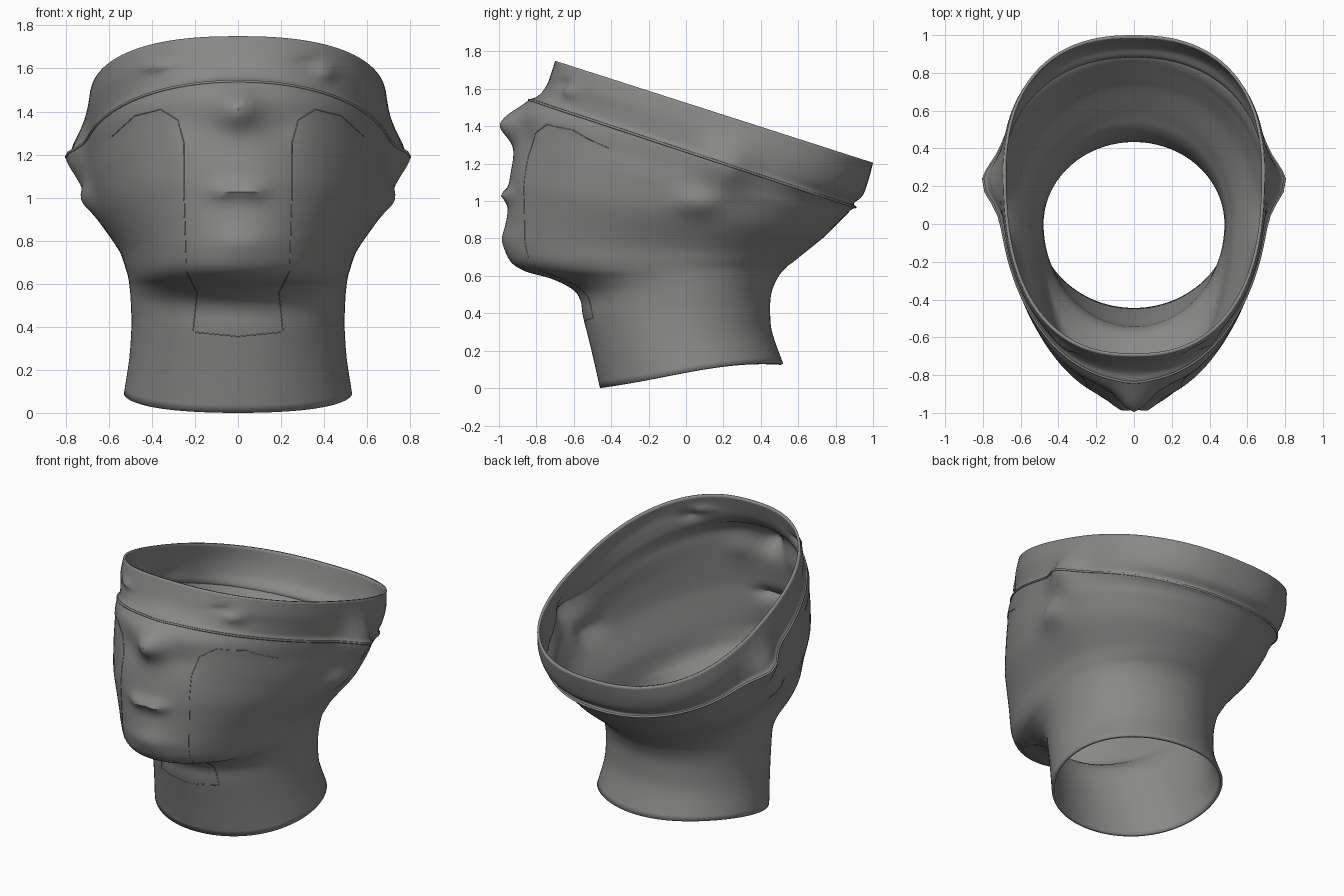
import bpy, bmesh, math
from mathutils import Vector
from mathutils.bvhtree import BVHTree

cube = bpy.data.objects.get("Cube")
if cube:
    bpy.data.objects.remove(cube, do_unlink=True)

COLUMNS = 112
STEPS = 4


def make_material(name, rgb):
    mat = bpy.data.materials.new(name)
    mat.use_nodes = True
    mat.diffuse_color = (*rgb, 1)
    mat.node_tree.nodes["Principled BSDF"].inputs["Base Color"].default_value = (*rgb, 1)
    return mat


grey = make_material("fabric grey", (0.25, 0.25, 0.245))

# Tilted rings: front y, front z, back y, back z, half width, widest y, roundness
rings = [
    (-.46, .00, .52, .13, .53, .03, 2.0),
    (-.505, .20, .46, .30, .505, .0, 2.0),
    (-.55, .38, .45, .42, .495, .0, 2.0),
    (-.565, .47, .455, .50, .497, .0, 2.0),
    (-.61, .53, .475, .56, .50, .0, 2.0),
    (-.72, .585, .50, .605, .505, .0, 2.0),
    (-.86, .625, .535, .645, .512, .0, 2.0),
    (-.94, .68, .58, .68, .525, .02, 2.0),
    (-.965, .77, .63, .72, .545, .05, 2.0),
    (-.96, .86, .68, .76, .58, .08, 2.0),
    (-.95, 1.0, .735, .805, .635, .10, 2.0),
    (-.945, 1.1, .77, .84, .665, .12, 2.0),
    (-.92, 1.25, .81, .88, .69, .15, 2.0),
    (-.91, 1.33, .84, .91, .70, .18, 2.0),
    (-.90, 1.41, .865, .935, .705, .2, 2.0),
    (-.88, 1.48, .885, .955, .71, .22, 2.05),
    (-.83, 1.54, .905, .968, .715, .24, 2.1),
    (-.79, 1.56, .90, .99, .70, .25, 2.2),
    (-.75, 1.61, .945, 1.03, .70, .25, 2.3),
    (-.725, 1.67, .975, 1.11, .70, .25, 2.4),
    (-.70, 1.75, 1.0, 1.205, .69, .25, 2.4),
]

# Soft bumps: centre a, centre z, size a, size z, amount
face_bumps = [
    (.0, 1.41, .085, .085, .095),     # nose
    (-.06, 1.03, .07, .035, .045),    # upper lip
    (.07, 1.03, .06, .035, .045),
    (.03, .80, .13, .07, .02),        # chin
    (.2, 1.33, .08, .08, -.02),       # eye hollows
    (-.2, 1.33, .08, .08, -.02),
    (-.38, 1.61, .06, .02, .03),      # brow creases
    (.41, 1.58, .04, .035, .035),
    (.33, 1.63, .05, .02, -.02),
]
ear_bumps = [
    (.22, 1.19, .13, .13, .085),
    (.06, .99, .11, .07, .05),
]


def bump(items, a, z):
    return sum(h * math.exp(-((a - ca) / sa) ** 2 - ((z - cz) / sz) ** 2)
               for ca, cz, sa, sz, h in items)


def blend(a, b, c, d, t):
    """Smooth curve through b and c."""
    return .5 * (2 * b + (c - a) * t + (2 * a - 5 * b + 4 * c - d) * t * t
                 + (3 * b - a - 3 * c + d) * t ** 3)


def smooth_rings(src):
    out = []
    last = len(src) - 1
    for i in range(last):
        quad = [src[max(0, min(last, i + k))] for k in (-1, 0, 1, 2)]
        for s in range(STEPS):
            out.append([blend(*vals, s / STEPS) for vals in zip(*quad)])
    out.append(src[-1])
    return out


def ring_point(ring, angle):
    yf, zf, yb, zb, half, mid, power = ring
    c, s = math.cos(angle), math.sin(angle)
    px = math.copysign(abs(s) ** (2 / power), s)
    py = math.copysign(abs(c) ** (2 / power), c)
    x = half * px
    y = mid - py * (mid - yf if c > 0 else yb - mid)
    t = (y - yf) / (yb - yf)
    z = zf + (zb - zf) * t
    z += .2 * t * t * (1 - t) * max(0, 1 - zf / .2)      # arched collar hem
    if c > 0:
        y -= bump(face_bumps, x, z) * min(1, c * 2)
    x += math.copysign(bump(ear_bumps, y, z), s) * min(1, abs(s) * 1.5)
    return Vector((x, y, z))


# Head cover: one loft from collar to open crown
bm = bmesh.new()
loops = [[bm.verts.new(ring_point(r, 2 * math.pi * k / COLUMNS)) for k in range(COLUMNS)]
         for r in smooth_rings(rings)]
for low, high in zip(loops, loops[1:]):
    for k in range(COLUMNS):
        n = (k + 1) % COLUMNS
        bm.faces.new((low[k], low[n], high[n], high[k]))
bmesh.ops.recalc_face_normals(bm, faces=bm.faces[:])
bm.normal_update()
tree = BVHTree.FromBMesh(bm)
mesh = bpy.data.meshes.new("head_cover")
bm.to_mesh(mesh)
bm.free()
cover = bpy.data.objects.new("head_cover", mesh)
bpy.context.collection.objects.link(cover)
mesh.materials.append(grey)
bpy.context.view_layer.objects.active = cover
cover.select_set(True)
bpy.ops.object.shade_smooth_by_angle(angle=math.radians(50))
wall = cover.modifiers.new("wall", "SOLIDIFY")
wall.thickness = .016
wall.offset = -1


def add_seam(name, points, radius, cyclic=False):
    curve = bpy.data.curves.new(name, "CURVE")
    curve.dimensions = "3D"
    curve.bevel_depth = radius
    curve.bevel_resolution = 1
    line = curve.splines.new("POLY")
    line.points.add(len(points) - 1)
    for p, co in zip(line.points, points):
        p.co = (*co, 1)
    line.use_cyclic_u = cyclic
    curve.materials.append(grey)
    obj = bpy.data.objects.new(name, curve)
    bpy.context.collection.objects.link(obj)


# Headband seam following the fold
add_seam("headband_seam", [ring_point(rings[16], 2 * math.pi * k / COLUMNS)
                           for k in range(COLUMNS)], .007, True)

# Face panel seams, laid on the front surface
panel = [(.0, .355), (.21, .375), (.19, .56), (.24, .66), (.25, 1.0), (.25, 1.25),
         (.28, 1.36), (.36, 1.41), (.48, 1.38), (.6, 1.27)]
for name, side in (("left_panel_seam", 1), ("right_panel_seam", -1)):
    path = []
    for (x0, z0), (x1, z1) in zip(panel, panel[1:]):
        for i in range(8):
            t = i / 8
            origin = Vector((side * (x0 + (x1 - x0) * t), -2, z0 + (z1 - z0) * t))
            hit = tree.ray_cast(origin, Vector((0, 1, 0)))[0]
            if hit:
                path.append(hit)
    add_seam(name, path, .0025)
